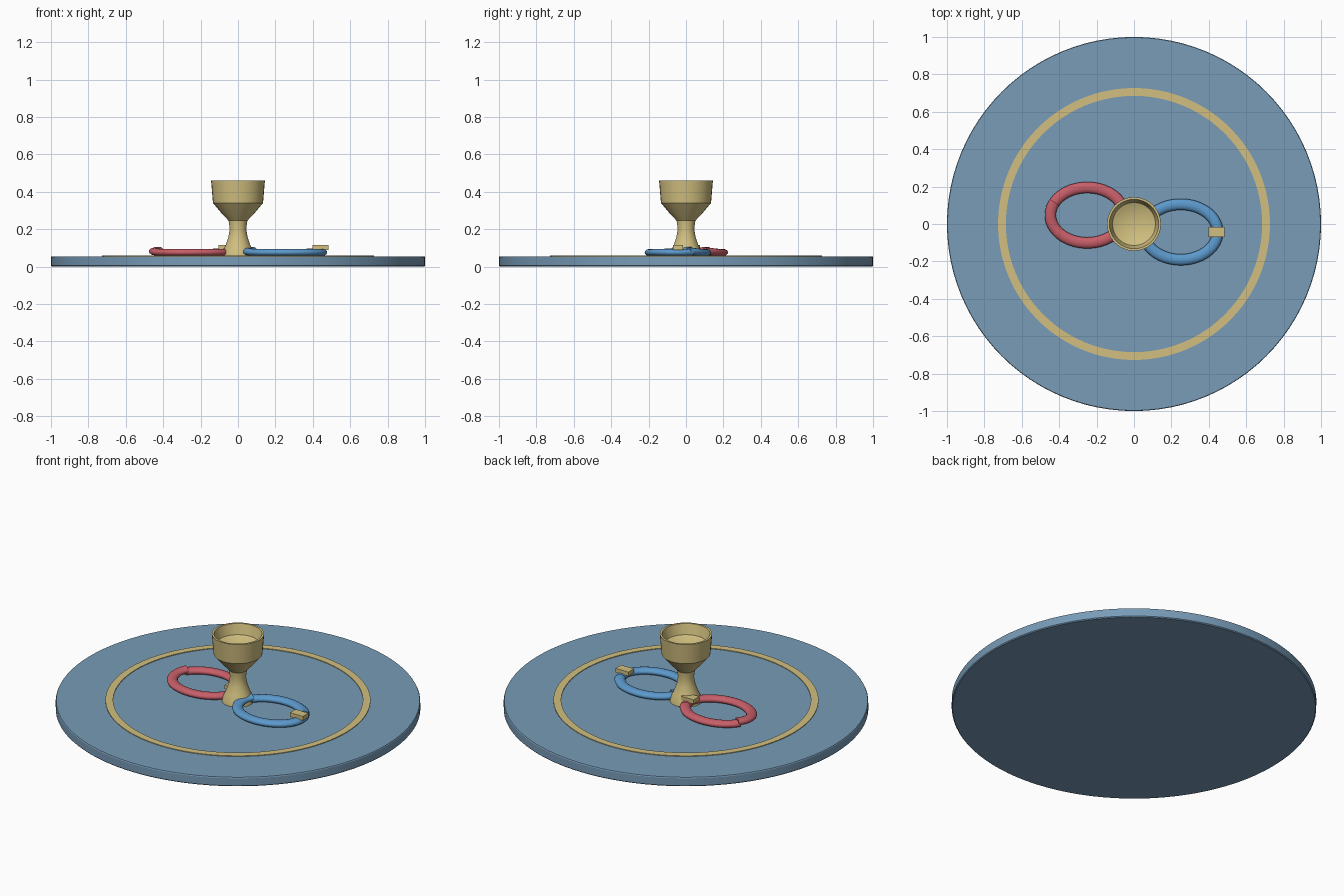
import bpy, bmesh, math

if "Cube" in bpy.data.objects:
    bpy.data.objects.remove(bpy.data.objects["Cube"])


def material(name, rgb):
    m = bpy.data.materials.new(name)
    lin = [((c + 0.055) / 1.055) ** 2.4 for c in rgb]
    m.diffuse_color = (*lin, 1)
    m.use_nodes = True
    m.node_tree.nodes["Principled BSDF"].inputs["Base Color"].default_value = m.diffuse_color
    return m


MAT = material("mat blue", (0.47, 0.61, 0.72))
GOLD = material("gold", (0.82, 0.75, 0.50))
RED = material("red", (0.78, 0.37, 0.41))
BLUE = material("bright blue", (0.36, 0.60, 0.80))


def finish(bm, name, mat, angle=30):
    bmesh.ops.recalc_face_normals(bm, faces=bm.faces)
    me = bpy.data.meshes.new(name)
    bm.to_mesh(me)
    bm.free()
    ob = bpy.data.objects.new(name, me)
    bpy.context.collection.objects.link(ob)
    me.materials.append(mat)
    bpy.ops.object.select_all(action='DESELECT')
    ob.select_set(True)
    bpy.context.view_layer.objects.active = ob
    bpy.ops.object.shade_smooth_by_angle(angle=math.radians(angle))
    return ob


def lathe(name, profile, mat, n, closed=False):
    """Spin (radius, z) points around the z axis."""
    bm = bmesh.new()
    vs = [bm.verts.new((r, 0, z)) for r, z in profile]
    pairs = list(zip(vs, vs[1:])) + ([(vs[-1], vs[0])] if closed else [])
    es = [bm.edges.new(p) for p in pairs]
    bmesh.ops.spin(bm, geom=vs + es, cent=(0, 0, 0), axis=(0, 0, 1),
                   angle=2 * math.pi, steps=n, use_duplicate=False)
    bmesh.ops.remove_doubles(bm, verts=bm.verts, dist=1e-5)
    return finish(bm, name, mat)


def tube(name, centre, start, end, mat, lift):
    """Flattened tube along part of an ellipse; the start is lifted."""
    bm = bmesh.new()
    steps, sides, rings = 48, 14, []
    for i in range(steps + 1):
        t = i / steps
        a = math.radians(start + (end - start) * t)
        z = 0.0755 + lift * max(0, 1 - 4 * t)
        nx, ny = math.cos(a) / 0.197, math.sin(a) / 0.148
        k = math.hypot(nx, ny)
        ring = []
        for j in range(sides):
            b = 2 * math.pi * j / sides
            w = 0.03 * math.cos(b)
            ring.append(bm.verts.new((centre[0] + 0.197 * math.cos(a) + w * nx / k,
                                      centre[1] + 0.148 * math.sin(a) + w * ny / k,
                                      z + 0.0195 * math.sin(b))))
        rings.append(ring)
    for r0, r1 in zip(rings, rings[1:]):
        for j in range(sides):
            k = (j + 1) % sides
            bm.faces.new((r0[j], r0[k], r1[k], r1[j]))
    bm.faces.new(rings[0])
    bm.faces.new(rings[-1])
    finish(bm, name, mat, 40)


def block(name, centre, size, mat):
    bm = bmesh.new()
    bmesh.ops.create_cube(bm, size=1)
    for v in bm.verts:
        v.co = [c + s * q for c, s, q in zip(centre, size, v.co)]
    finish(bm, name, mat)


# Round floor mat and its painted ring
lathe("floor_mat", [(0, 0), (0.995, 0), (1, 0.005), (1, 0.05),
                    (0.997, 0.055), (0, 0.055)], MAT, 96)
lathe("mat_ring", [(0.685, 0.053), (0.727, 0.053), (0.727, 0.059), (0.685, 0.059)],
      GOLD, 96, closed=True)

# Trophy cup with a hollow bowl
lathe("trophy_cup", [(0, 0.055), (0.088, 0.055), (0.084, 0.08), (0.066, 0.115),
                     (0.051, 0.16), (0.044, 0.20), (0.050, 0.245), (0.092, 0.29),
                     (0.134, 0.34), (0.144, 0.46), (0.132, 0.46),
                     (0.115, 0.40), (0, 0.35)], GOLD, 32)

# Two coiled belts with gold tips
for label, mat, cx, cy in (("blue", BLUE, 0.25, -0.043), ("red", RED, -0.25, 0.047)):
    tube(label + "_belt_long", (cx, cy), 152, 388, mat, 0.011)
    tube(label + "_belt_short", (cx, cy), 22, 156, mat, 0.007)
    block(label + "_belt_tip", (cx + 0.19, cy, 0.102), (0.086, 0.054, 0.025), GOLD)
